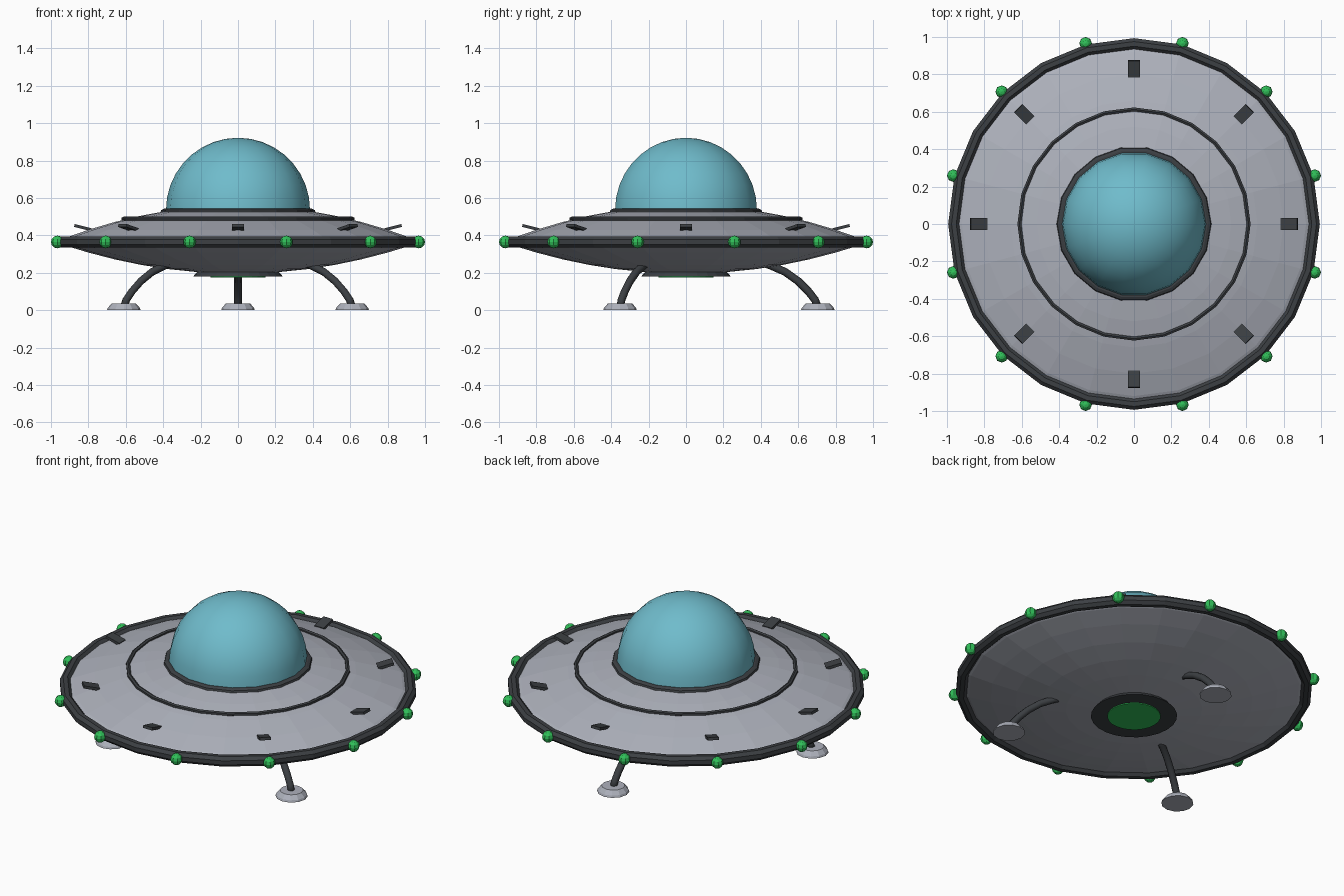
import bpy, bmesh, math
from mathutils import Matrix, Vector

if "Cube" in bpy.data.objects:
    bpy.data.objects.remove(bpy.data.objects["Cube"])


def material(name, color):
    m = bpy.data.materials.new(name)
    m.diffuse_color = (*color, 1)
    m.use_nodes = True
    m.node_tree.nodes["Principled BSDF"].inputs["Base Color"].default_value = m.diffuse_color
    return m


HULL = material("light_grey_metal", (0.42, 0.44, 0.50))
DARK = material("dark_metal", (0.045, 0.05, 0.056))
GLASS = material("teal_glass", (0.16, 0.50, 0.60))
GREEN = material("green_glow", (0.03, 0.52, 0.10))


def finish(bm, name, mat, smooth=False):
    bmesh.ops.remove_doubles(bm, verts=bm.verts[:], dist=1e-5)
    bmesh.ops.recalc_face_normals(bm, faces=bm.faces[:])
    me = bpy.data.meshes.new(name)
    bm.to_mesh(me)
    bm.free()
    me.materials.append(mat)
    for p in me.polygons:
        p.use_smooth = smooth
    ob = bpy.data.objects.new(name, me)
    bpy.context.collection.objects.link(ob)
    return ob


def lathe(name, profile, sides, mat, closed=False, smooth=False, at=(0, 0, 0)):
    """Revolve (radius, height) points round z; closed joins last to first."""
    bm = bmesh.new()
    rings = []
    for r, z in profile:
        if r == 0:
            rings.append([bm.verts.new((at[0], at[1], at[2] + z))] * sides)
        else:
            rings.append([bm.verts.new((at[0] + r * math.cos(math.tau * i / sides),
                                        at[1] + r * math.sin(math.tau * i / sides),
                                        at[2] + z)) for i in range(sides)])
    pairs = list(zip(rings, rings[1:]))
    if closed:
        pairs.append((rings[-1], rings[0]))
    for a, b in pairs:
        for i in range(sides):
            j = (i + 1) % sides
            corners = list(dict.fromkeys((a[i], a[j], b[j], b[i])))
            bm.faces.new(corners)
    return finish(bm, name, mat, smooth)


def circle_section(radius, height, rad, n=8):
    return [(radius + rad * math.cos(math.tau * (k + 0.5) / n),
             height + rad * math.sin(math.tau * (k + 0.5) / n)) for k in range(n)]


# Saucer hull: two shallow caps meeting at the rim
radii = [0.92, 0.8, 0.66, 0.52, 0.38, 0.2]
upper = [(r, 0.365 + 0.195 * (1 - (r / 0.98) ** 2)) for r in radii[:-1]]
lower = [(r, 0.365 - 0.17 * (1 - (r / 0.98) ** 2)) for r in radii]
lathe("saucer_hull", [(0, 0.545)] + upper[::-1] + [(0.965, 0.365)] + lower + [(0, 0.2)],
      24, HULL)

# Dark trim rings
lathe("rim_band", circle_section(0.963, 0.365, 0.033), 24, DARK, closed=True)
lathe("deck_ring", circle_section(0.613, 0.488, 0.012, 6), 24, DARK, closed=True)
lathe("dome_collar", [(0.417, 0.515), (0.41, 0.536), (0.395, 0.543), (0.37, 0.543), (0.37, 0.515)],
      18, DARK, closed=True)

# Glass dome
dome = [(0.385 * math.cos(math.pi / 2 * k / 9), 0.537 + 0.385 * math.sin(math.pi / 2 * k / 9))
        for k in range(9)] + [(0, 0.922)]
lathe("glass_dome", dome, 18, GLASS, smooth=True)

# Underside beam emitter
lathe("emitter_ring", [(0.21, 0.215), (0.24, 0.18), (0.14, 0.18), (0.14, 0.215)], 24, DARK, closed=True)
lathe("emitter_lens", [(0, 0.195), (0.148, 0.195), (0.148, 0.175), (0, 0.175)], 24, GREEN)

# Rim lights
for i in range(12):
    a = math.radians(15 + 30 * i)
    bm = bmesh.new()
    bmesh.ops.create_uvsphere(bm, u_segments=8, v_segments=6, radius=0.034,
                              matrix=Matrix.Translation((math.cos(a), math.sin(a), 0.365)))
    finish(bm, f"rim_light_{i + 1}", GREEN)

# Deck vents, tipped up at the outer end
for i in range(8):
    bm = bmesh.new()
    place = (Matrix.Rotation(math.tau * i / 8, 4, 'Z') @ Matrix.Translation((0.83, 0, 0.442))
             @ Matrix.Rotation(math.radians(-14), 4, 'Y') @ Matrix.Diagonal((0.092, 0.062, 0.016, 1)))
    bmesh.ops.create_cube(bm, size=1, matrix=place)
    finish(bm, f"deck_vent_{i + 1}", DARK)

# Landing legs: curved tubes, each on a round foot
path = [(0.38, 0.262), (0.45, 0.24), (0.53, 0.205), (0.60, 0.155), (0.655, 0.10), (0.69, 0.055), (0.703, 0.02)]
for n, deg in enumerate((90, 210, 330), 1):
    out = Vector((math.cos(math.radians(deg)), math.sin(math.radians(deg)), 0))
    side = Vector((-out.y, out.x, 0))
    pts = [out * r + Vector((0, 0, z)) for r, z in path]
    bm = bmesh.new()
    rings = []
    for k, p in enumerate(pts):
        tangent = (pts[min(k + 1, len(pts) - 1)] - pts[max(k - 1, 0)]).normalized()
        up = tangent.cross(side)
        rings.append([bm.verts.new(p + 0.021 * (math.cos(math.tau * s / 8) * side
                                                + math.sin(math.tau * s / 8) * up)) for s in range(8)])
    for a, b in zip(rings, rings[1:]):
        for s in range(8):
            t = (s + 1) % 8
            bm.faces.new((a[s], a[t], b[t], b[s]))
    bm.faces.new(rings[0])
    bm.faces.new(rings[-1])
    finish(bm, f"landing_leg_{n}", DARK, smooth=True)
    lathe(f"landing_foot_{n}", [(0, 0), (0.09, 0), (0.086, 0.012), (0.065, 0.036), (0, 0.036)],
          12, HULL, at=out * 0.705)
